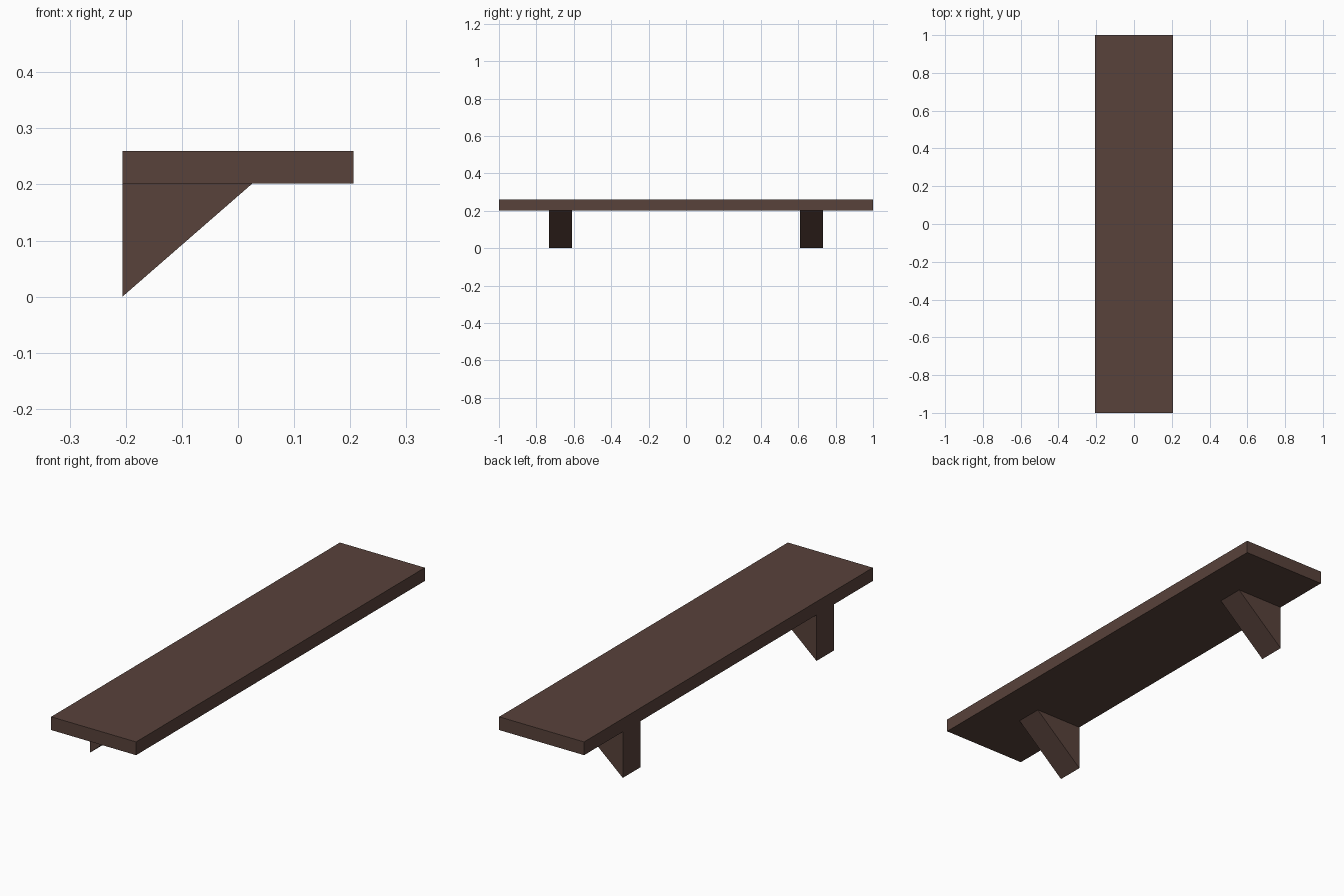
import bpy

if "Cube" in bpy.data.objects:
    bpy.data.objects.remove(bpy.data.objects["Cube"])

wood = bpy.data.materials.new("dark_brown_wood")
wood.diffuse_color = (0.098, 0.054, 0.043, 1)
wood.use_nodes = True
wood.node_tree.nodes["Principled BSDF"].inputs["Base Color"].default_value = wood.diffuse_color

HALF_DEPTH = 0.206
BOARD_BOTTOM, BOARD_TOP = 0.202, 0.26


def extrude_profile(name, profile, y0, y1):
    """Solid made from an (x, z) outline swept along y."""
    n = len(profile)
    verts = [(x, y, z) for y in (y0, y1) for x, z in profile]
    faces = [tuple(range(n)), tuple(reversed(range(n, 2 * n)))]
    faces += [(i, i + n, (i + 1) % n + n, (i + 1) % n) for i in range(n)]
    mesh = bpy.data.meshes.new(name)
    mesh.from_pydata(verts, [], faces)
    mesh.materials.append(wood)
    obj = bpy.data.objects.new(name, mesh)
    bpy.context.collection.objects.link(obj)
    return obj


# Long flat shelf board
extrude_profile("shelf_board", [
    (-HALF_DEPTH, BOARD_BOTTOM), (HALF_DEPTH, BOARD_BOTTOM),
    (HALF_DEPTH, BOARD_TOP), (-HALF_DEPTH, BOARD_TOP)], -1, 1)

# Two triangular wall brackets under the board
bracket = [(-HALF_DEPTH, 0), (0.026, BOARD_BOTTOM), (-HALF_DEPTH, BOARD_BOTTOM)]
for name, y in (("front_bracket", -0.671), ("back_bracket", 0.671)):
    extrude_profile(name, bracket, y - 0.061, y + 0.061)
